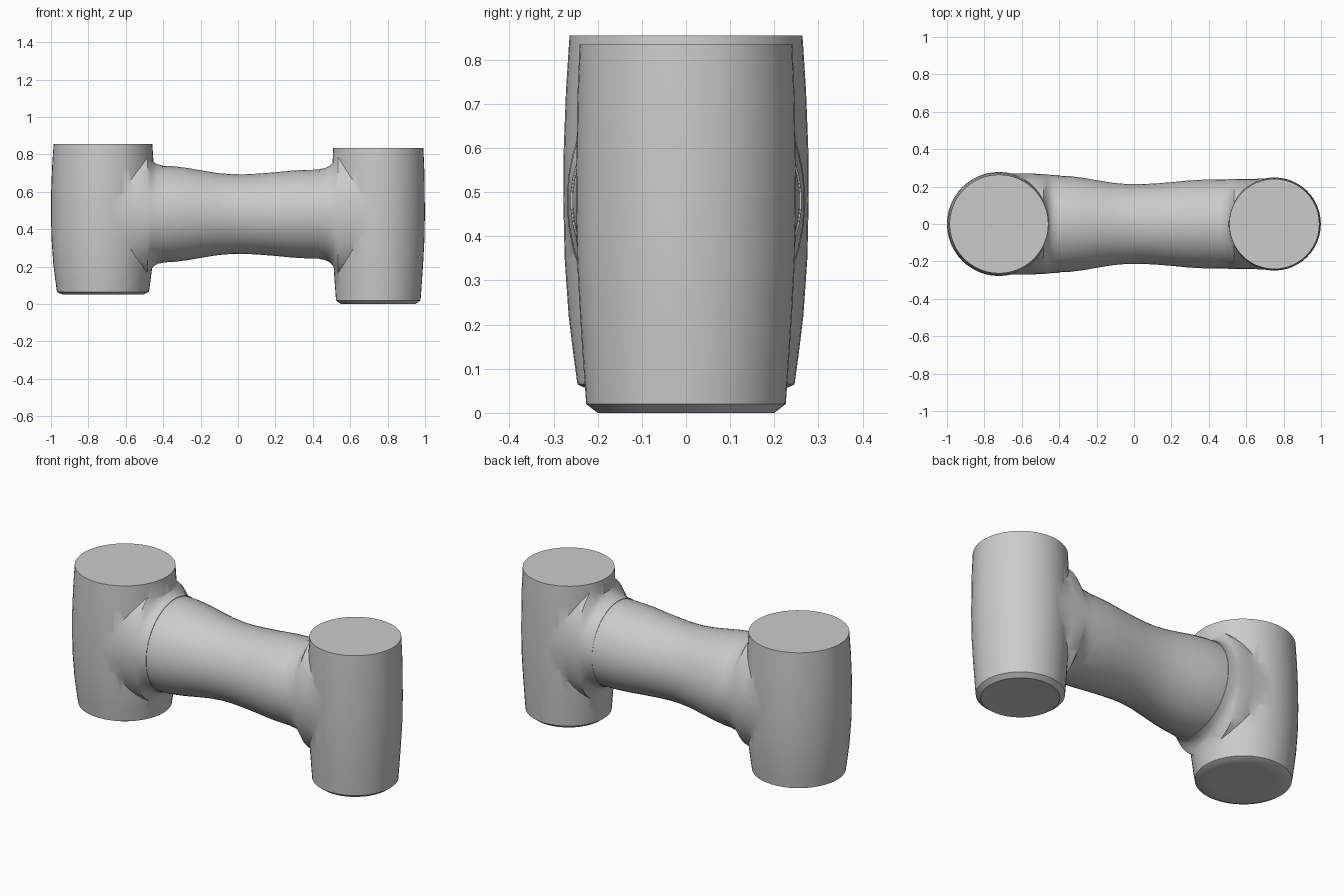
import bpy, bmesh
from math import sin, cos, pi

if "Cube" in bpy.data.objects:
    bpy.data.objects.remove(bpy.data.objects["Cube"])

SIDES = 48
AXIS_Z = 0.481


def loft(name, rings):
    """Skin a closed solid through rings of 3D points."""
    bm = bmesh.new()
    rows = [[bm.verts.new(p) for p in ring] for ring in rings]
    for a, b in zip(rows, rows[1:]):
        for i in range(SIDES):
            j = (i + 1) % SIDES
            bm.faces.new((a[i], a[j], b[j], b[i]))
    bm.faces.new(rows[0])
    bm.faces.new(rows[-1])
    bmesh.ops.recalc_face_normals(bm, faces=bm.faces)
    mesh = bpy.data.meshes.new(name)
    bm.to_mesh(mesh)
    bm.free()
    obj = bpy.data.objects.new(name, mesh)
    bpy.context.collection.objects.link(obj)
    return obj


def upright(name, cx, profile):
    """Vertical barrel from (z, radius) pairs."""
    angles = [2 * pi * i / SIDES for i in range(SIDES)]
    return loft(name, [[(cx + r * cos(a), r * sin(a), z) for a in angles]
                       for z, r in profile])


def sideways(name, profile):
    """Horizontal tube from (x, half width, half height) triples."""
    angles = [2 * pi * (i + 0.5) / SIDES for i in range(SIDES)]
    return loft(name, [[(x, w * cos(a), AXIS_Z + h * sin(a)) for a in angles]
                       for x, w, h in profile])


def activate(obj):
    bpy.ops.object.select_all(action='DESELECT')
    obj.select_set(True)
    bpy.context.view_layer.objects.active = obj


def smooth(obj):
    activate(obj)
    bpy.ops.object.shade_smooth_by_angle(angle=0.6)


def merge(body, collar):
    """Weld a flared collar onto a barrel."""
    mod = body.modifiers.new("join", 'BOOLEAN')
    mod.operation = 'UNION'
    mod.solver = 'EXACT'
    mod.object = collar
    activate(body)
    bpy.ops.object.modifier_apply(modifier=mod.name)
    bpy.data.objects.remove(collar)
    smooth(body)


# left end: bulging barrel with chamfered foot, plus flared collar
left = upright("left_barrel", -0.722, [
    (0.052, 0.17), (0.05, 0.215), (0.065, 0.246), (0.13, 0.255), (0.22, 0.266),
    (0.35, 0.275), (0.48, 0.278), (0.6, 0.277), (0.73, 0.272), (0.855, 0.264)])
left_collar = sideways("left_collar", [
    (-0.405, 0.262, 0.262), (-0.43, 0.263, 0.266), (-0.452, 0.264, 0.28),
    (-0.468, 0.266, 0.305), (-0.485, 0.268, 0.34), (-0.55, 0.270, 0.345),
    (-0.70, 0.271, 0.33)])
merge(left, left_collar)

# right end: slimmer barrel standing a little lower
right = upright("right_barrel", 0.75, [
    (0.003, 0.16), (0.0, 0.2), (0.02, 0.226), (0.1, 0.232), (0.22, 0.24),
    (0.35, 0.247), (0.48, 0.249), (0.6, 0.248), (0.72, 0.246), (0.835, 0.241)])
right_collar = sideways("right_collar", [
    (0.435, 0.239, 0.241), (0.465, 0.239, 0.246), (0.49, 0.239, 0.258),
    (0.508, 0.240, 0.278), (0.522, 0.240, 0.315), (0.535, 0.241, 0.345),
    (0.60, 0.242, 0.345), (0.73, 0.243, 0.33)])
merge(right, right_collar)

# waisted crossbar between the collars
bar = sideways("crossbar", [(x, r, r) for x, r in [
    (-0.405, 0.259), (-0.35, 0.257), (-0.27, 0.247), (-0.19, 0.233),
    (-0.11, 0.22), (-0.04, 0.214), (0.03, 0.213), (0.11, 0.217),
    (0.2, 0.224), (0.29, 0.233), (0.36, 0.237), (0.435, 0.238)]])
smooth(bar)
